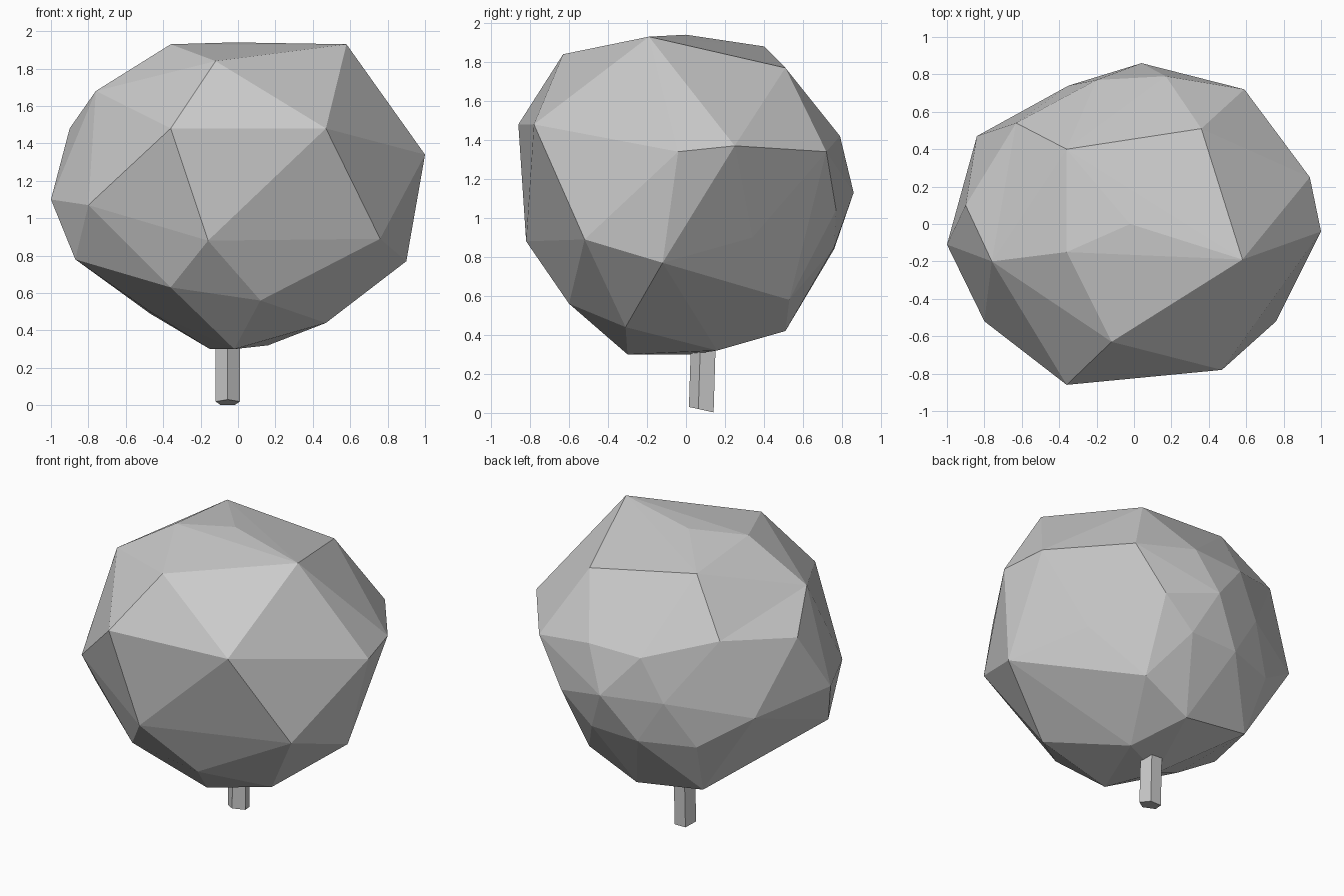
import bpy
import bmesh
import math
from mathutils import Vector

cube = bpy.data.objects.get("Cube")
if cube:
    bpy.data.objects.remove(cube, do_unlink=True)


def make_material(name, colour):
    mat = bpy.data.materials.new(name)
    mat.use_nodes = True
    mat.diffuse_color = colour
    mat.node_tree.nodes["Principled BSDF"].inputs["Base Color"].default_value = colour
    return mat


def add_object(name, bm, mat):
    bmesh.ops.recalc_face_normals(bm, faces=bm.faces)
    mesh = bpy.data.meshes.new(name)
    bm.to_mesh(mesh)
    bm.free()
    mesh.materials.append(mat)
    obj = bpy.data.objects.new(name, mesh)
    bpy.context.collection.objects.link(obj)
    return obj


pale_grey = make_material("pale grey", (0.6, 0.6, 0.6, 1))

# Crown corners, by level from the top down
crown_top = [(-.02, 0, 1.94), (.58, -.19, 1.93), (-.36, -.15, 1.93), (-.36, .4, 1.88),
             (.36, .51, 1.77), (-.12, -.63, 1.84), (-.76, -.2, 1.68)]
shoulder = [(-.36, -.86, 1.48), (.47, -.78, 1.48), (1, -.04, 1.34), (.94, .25, 1.37),
            (.59, .72, 1.34), (.17, .79, 1.42), (-.2, .77, 1.41), (-.9, .1, 1.48)]
dent = (-.63, .54, 1.55)
waist = [(-.8, -.52, 1.07), (-1, -.11, 1.1), (-.84, .47, 1.06), (-.35, .74, 1.13),
         (.04, .86, 1.13), (.39, .77, 1.04), (.65, .34, .9), (.76, -.52, .89), (-.16, -.82, .88)]
belly = [(-.87, -.27, .78), (.9, -.12, .77), (-.17, .76, .84), (.17, .76, .85),
         (-.52, .63, .84), (-.36, -.61, .63), (.12, -.6, .56), (.44, .21, .56), (.35, .53, .58)]
underside = [(.47, -.31, .44), (-.47, -.15, .5), (-.47, .49, .49), (.01, .51, .42),
             (.16, .16, .32), (-.02, -.3, .3), (-.15, .03, .3)]

# Faceted crown: wrap the corners, then press one corner in
bm = bmesh.new()
for point in crown_top + shoulder + waist + belly + underside:
    bm.verts.new(point)
centre = Vector((0, 0, 1.1))
dent_vert = bm.verts.new(centre + (Vector(dent) - centre) * 1.08)
bmesh.ops.convex_hull(bm, input=bm.verts)
dent_vert.co = dent
bmesh.ops.delete(bm, geom=[v for v in bm.verts if not v.link_faces], context='VERTS')
add_object("crown", bm, pale_grey)

# Five-sided trunk with a slanted foot
bm = bmesh.new()
rings = []
for z, y_mid, slant in ((0.015, .085, -.22), (.5, .1, 0)):
    ring = []
    for i in range(5):
        a = math.radians(-90 + 72 * i)
        dy = .07 * math.sin(a)
        ring.append(bm.verts.new((-.055 + .068 * math.cos(a), y_mid + dy, z + slant * dy)))
    rings.append(ring)
    bm.faces.new(ring)
for i in range(5):
    j = (i + 1) % 5
    bm.faces.new((rings[0][i], rings[0][j], rings[1][j], rings[1][i]))
add_object("trunk", bm, pale_grey)
